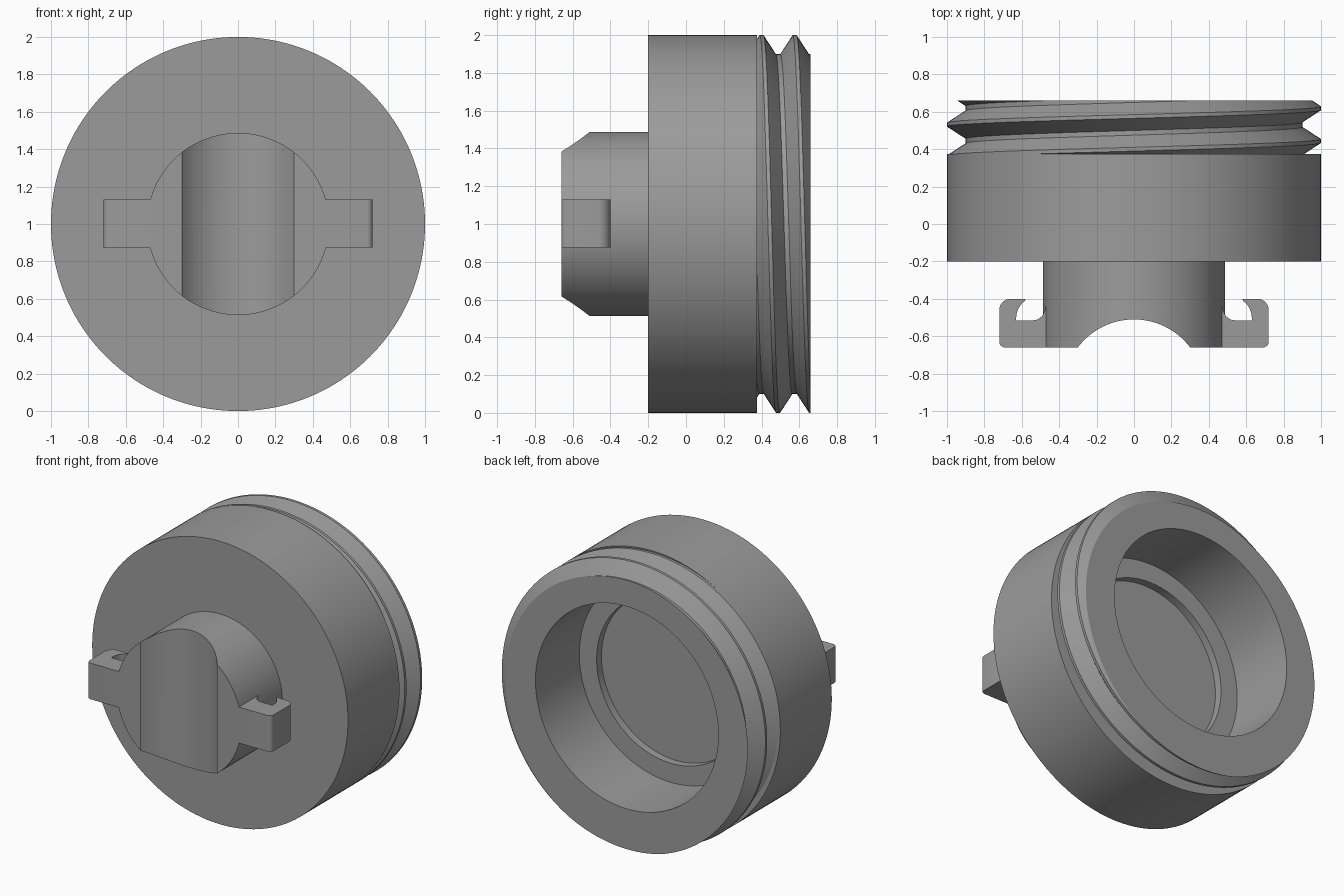
import bpy, bmesh, math

if "Cube" in bpy.data.objects:
    bpy.data.objects.remove(bpy.data.objects["Cube"])

SEG = 160
PITCH, START = 0.175, 0.40        # thread pitch and crest position at the top
Y0, Y1 = 0.375, 0.66              # thread runs between these
CREST, FOOT = 0.01, 0.075         # half widths of the thread tooth

grey = bpy.data.materials.new("grey")
grey.diffuse_color = (0.33, 0.33, 0.33, 1)
grey.use_nodes = True
grey.node_tree.nodes["Principled BSDF"].inputs["Base Color"].default_value = grey.diffuse_color


def finish(name, bm):
    bmesh.ops.remove_doubles(bm, verts=bm.verts, dist=1e-5)
    bmesh.ops.recalc_face_normals(bm, faces=bm.faces)
    mesh = bpy.data.meshes.new(name)
    bm.to_mesh(mesh)
    bm.free()
    mesh.materials.append(grey)
    ob = bpy.data.objects.new(name, mesh)
    bpy.context.collection.objects.link(ob)
    return ob


def smooth(ob):
    bpy.ops.object.select_all(action='DESELECT')
    ob.select_set(True)
    bpy.context.view_layer.objects.active = ob
    bpy.ops.object.shade_smooth_by_angle(angle=math.radians(30))


def revolve(name, column):
    """Sweep column(angle) -> [(radius, y)] around the y axis at z = 1."""
    bm = bmesh.new()
    cols = []
    for i in range(SEG + 1):
        t = 2 * math.pi * i / SEG
        cols.append([bm.verts.new((r * math.sin(t), y, 1 + r * math.cos(t)))
                     for r, y in column(t)])
    for a, b in zip(cols, cols[1:]):
        for j in range(len(a) - 1):
            bm.faces.new((a[j], a[j + 1], b[j + 1], b[j]))
    return finish(name, bm)


def prism(name, outline, z0, z1):
    """Extrude an xy outline from z0 to z1."""
    bm = bmesh.new()
    face = bm.faces.new([bm.verts.new((x, y, z0)) for x, y in outline])
    ext = bmesh.ops.extrude_face_region(bm, geom=[face])
    verts = [v for v in ext["geom"] if isinstance(v, bmesh.types.BMVert)]
    bmesh.ops.translate(bm, verts=verts, vec=(0, 0, z1 - z0))
    return finish(name, bm)


def arc(cx, cy, rx, ry, a0, a1, n=10):
    return [(cx + rx * math.cos(math.radians(a0 + (a1 - a0) * i / n)),
             cy + ry * math.sin(math.radians(a0 + (a1 - a0) * i / n)))
            for i in range(n + 1)]


# Cap: solid front, helical thread at the back, stepped hollow inside
def thread_radius(y, t):
    p = (y - START) / PITCH - t / (2 * math.pi)
    d = abs(p - round(p)) * PITCH
    return 1 - 0.1 * min(max((d - CREST) / (FOOT - CREST), 0), 1)


def cap_column(t):
    pts = [(0, -0.2), (1, -0.2), (1, Y0)]
    for k in range(-1, 3):
        mid = START + PITCH * (t / (2 * math.pi) + k)
        for off in (-FOOT, -CREST, CREST, FOOT):
            y = min(max(mid + off, Y0), Y1)
            pts.append((thread_radius(y, t), y))
    return pts + [(0.715, Y1), (0.715, 0.17), (0.58, 0.17), (0.58, 0.115), (0, 0.115)]


smooth(revolve("threaded_cap", cap_column))

# Knob with a round finger groove cut across its front
knob = revolve("knob", lambda t: [(0, -0.66), (0.487, -0.66), (0.487, -0.19), (0, -0.19)])
cutter = prism("groove_cutter", arc(0, -0.885, 0.375, 0.375, 0, 360, 96)[:-1], 0.3, 1.7)
mod = knob.modifiers.new("groove", 'BOOLEAN')
mod.operation = 'DIFFERENCE'
mod.solver = 'EXACT'
mod.object = cutter
bpy.context.view_layer.objects.active = knob
bpy.ops.object.modifier_apply(modifier=mod.name)
bpy.data.objects.remove(cutter)
smooth(knob)

# Hooked side arms, mirrored
hook = ([(0.46, -0.66)]
        + arc(0.69, -0.63, 0.03, 0.03, -90, 0, 5)       # front outer corner
        + arc(0.66, -0.46, 0.06, 0.06, 0, 90, 8)        # hook outer corner
        + [(0.58, -0.40)]
        + arc(0.52, -0.505, 0.11, 0.115, 55, -5, 8)     # hook inner curve
        + arc(0.54, -0.445, 0.065, 0.07, 270, 180, 8)   # fillet at the knob
        + [(0.46, -0.445)])
for side, name in ((1, "right_hook"), (-1, "left_hook")):
    smooth(prism(name, [(side * x, y) for x, y in hook], 0.875, 1.13))
